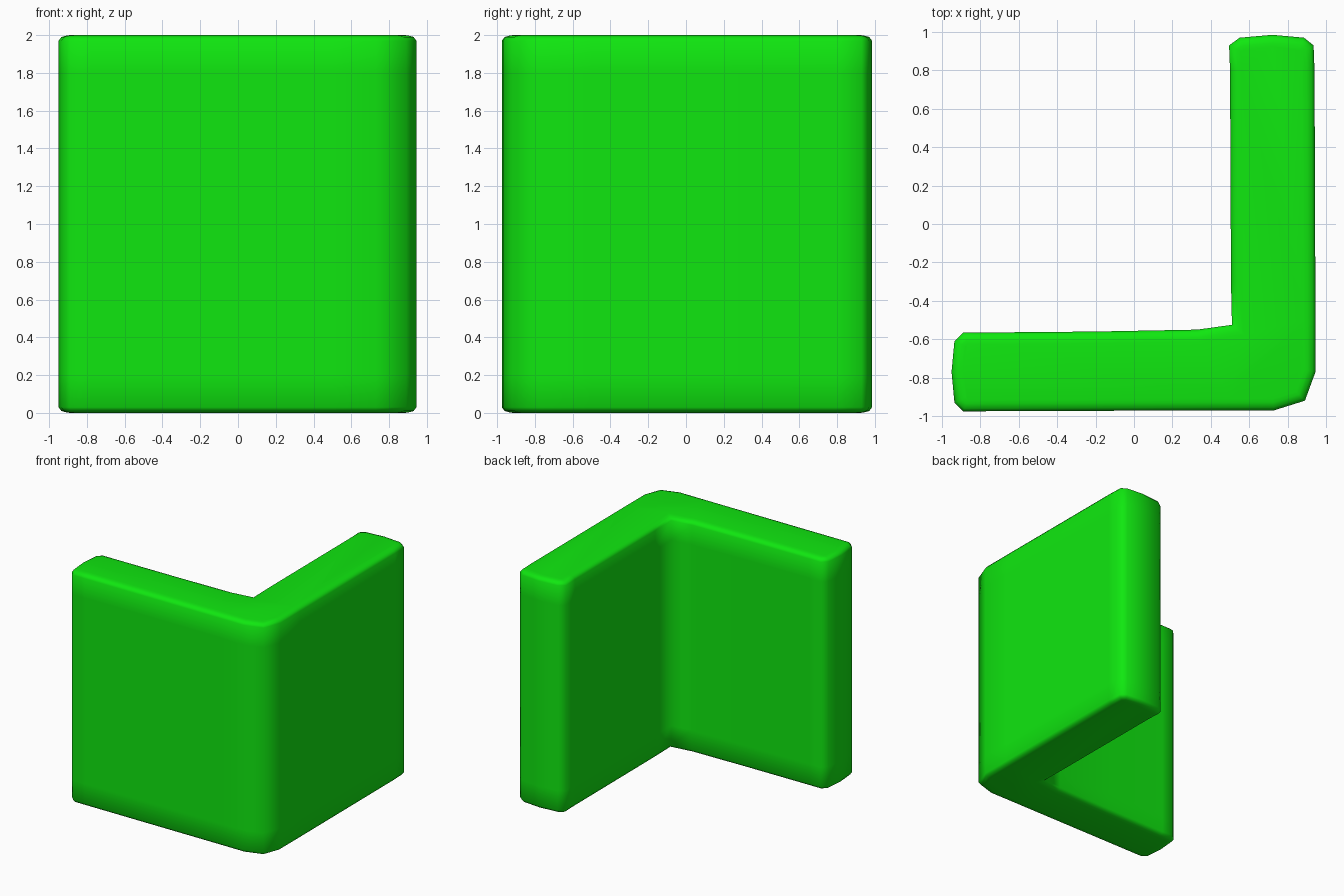
import bpy, bmesh

if "Cube" in bpy.data.objects:
    bpy.data.objects.remove(bpy.data.objects["Cube"])

# Rounded L-shaped outline, counter-clockwise seen from above
outline = [(-0.935, -0.93), (-0.89, -0.975), (-0.78, -0.975), (0.5, -0.97), (0.73, -0.97),
           (0.89, -0.92), (0.945, -0.77), (0.945, -0.5), (0.94, 0.8), (0.935, 0.93),
           (0.885, 0.97), (0.72, 0.985), (0.55, 0.97), (0.495, 0.93), (0.5, 0.8),
           (0.505, -0.3), (0.51, -0.525), (0.33, -0.55), (-0.2, -0.56), (-0.78, -0.565),
           (-0.89, -0.565), (-0.935, -0.61), (-0.95, -0.77)]

# Wall sides: stacked rings with support loops near top and bottom
bm = bmesh.new()
rings = [[bm.verts.new((x, y, z)) for x, y in outline] for z in (0.03, 0.2, 1.8, 1.97)]
n = len(outline)
for lower, upper in zip(rings, rings[1:]):
    for i in range(n):
        j = (i + 1) % n
        bm.faces.new((lower[i], lower[j], upper[j], upper[i]))

# Softly rounded caps
for cap in (bm.faces.new(rings[-1]), bm.faces.new(rings[0][::-1])):
    for width, rise in ((0.015, 0.02), (0.025, 0.007), (0.02, 0.003)):
        bm.normal_update()
        bmesh.ops.inset_region(bm, faces=[cap], thickness=width, depth=rise,
                               use_even_offset=True)

bmesh.ops.recalc_face_normals(bm, faces=bm.faces)
for f in bm.faces:
    f.smooth = True

mesh = bpy.data.meshes.new("corner_wall")
bm.to_mesh(mesh)
bm.free()
wall = bpy.data.objects.new("corner_wall", mesh)
bpy.context.collection.objects.link(wall)

# Bright green surface
green = bpy.data.materials.new("green")
green.diffuse_color = (0.005, 0.8, 0.005, 1)
green.use_nodes = True
green.node_tree.nodes["Principled BSDF"].inputs["Base Color"].default_value = green.diffuse_color
mesh.materials.append(green)
